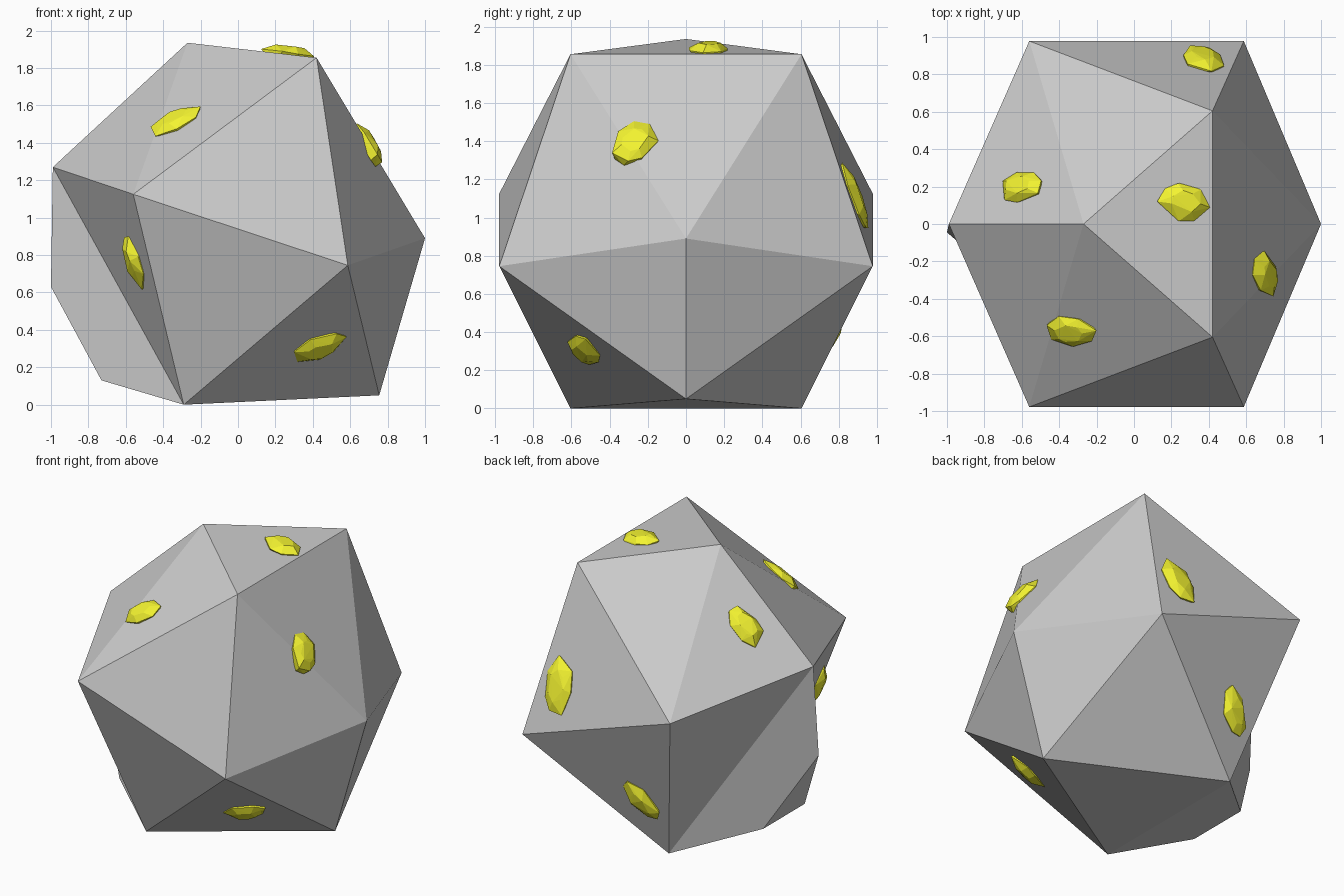
import bpy, bmesh, math, random
from mathutils import Vector

if "Cube" in bpy.data.objects:
    bpy.data.objects.remove(bpy.data.objects["Cube"])

random.seed(4)


def finish(bm, name, material=None):
    bmesh.ops.recalc_face_normals(bm, faces=bm.faces)
    mesh = bpy.data.meshes.new(name)
    bm.to_mesh(mesh)
    bm.free()
    obj = bpy.data.objects.new(name, mesh)
    bpy.context.collection.objects.link(obj)
    if material:
        mesh.materials.append(material)
    return obj


def hull(points):
    bm = bmesh.new()
    for p in points:
        bm.verts.new(p)
    out = bmesh.ops.convex_hull(bm, input=bm.verts)
    loose = [v for v in bm.verts if not v.link_faces]
    bmesh.ops.delete(bm, geom=loose, context='VERTS')
    return bm


# Boulder: uneven icosahedron, mirrored across y = 0
half = [(-.27, 0, 1.935), (.42, .605, 1.855), (1, 0, .89), (.587, .978, .745),
        (-.56, .978, 1.125), (-.99, 0, 1.27), (.755, 0, .05), (-.29, .605, 0)]
corners = [Vector(p) for p in half]
corners += [Vector((x, -y, z)) for x, y, z in half if y]
bm = hull(corners)
bmesh.ops.recalc_face_normals(bm, faces=bm.faces)
bm.faces.ensure_lookup_table()
planes = [(f.calc_center_median(), f.normal.copy(),
           [v.co.copy() for v in f.verts]) for f in bm.faces]

# Lower left stub: that face is extruded and shrunk
stub = min(bm.faces, key=lambda f: (f.calc_center_median() - Vector((-.52, 0, .42))).length)
cap = bmesh.ops.extrude_face_region(bm, geom=[stub])['geom']
for v in [g for g in cap if isinstance(g, bmesh.types.BMVert)]:
    if v.co.z > 1:
        v.co = (-1, -.045, .63)
    else:
        v.co = (-.73, -.045 + math.copysign(.23, v.co.y), .13)
if stub.is_valid:
    bmesh.ops.delete(bm, geom=[stub], context='FACES_ONLY')
finish(bm, "boulder")

# Ore nuggets: faceted lumps lying on the boulder faces
ore = bpy.data.materials.new("ore_yellow")
ore.diffuse_color = (.9, .9, .03, 1)
ore.use_nodes = True
ore.node_tree.nodes["Principled BSDF"].inputs["Base Color"].default_value = ore.diffuse_color


def nugget(name, centre, axis, length, width, height=.04):
    c = Vector(centre)

    # the outermost face plane at this point is the one it lies on
    mid, n, _ = max(planes, key=lambda p: (c - p[0]).dot(p[1]))
    c -= n * (c - mid).dot(n)
    u = Vector(axis)
    u = (u - n * u.dot(n)).normalized()
    w = n.cross(u)
    pts = []
    for size, h in ((.9, -.03), (1, .008), (.55, height)):
        for i in range(7):
            a = math.tau * (i + random.uniform(-.25, .25)) / 7
            r = size * random.uniform(.9, 1.08)
            pts.append(c + u * (math.cos(a) * r * length / 2)
                       + w * (math.sin(a) * r * width / 2)
                       + n * (h + random.uniform(-.006, .006)))
    finish(hull(pts), name, ore)


nuggets = [
    ((-.34, -.57, 1.515), (.27, 0, .13), .31, .19),
    ((-.55, -.66, .77), (.11, .05, -.27), .30, .19),
    ((.44, -.545, .295), (.29, .03, .07), .30, .19),
    ((.69, -.27, 1.385), (-.1, .17, .17), .29, .21),
    ((.27, .12, 1.875), (.28, -.05, 0), .28, .21),
    ((-.605, .20, 1.525), (-.25, .05, -.2), .32, .19),
    ((.365, .88, 1.10), (.06, -.13, .36), .38, .22),
    ((-.19, .76, .41), (-.2, -.14, -.25), .34, .18),
]
for i, args in enumerate(nuggets, 1):
    nugget(f"ore_nugget_{i}", *args)
